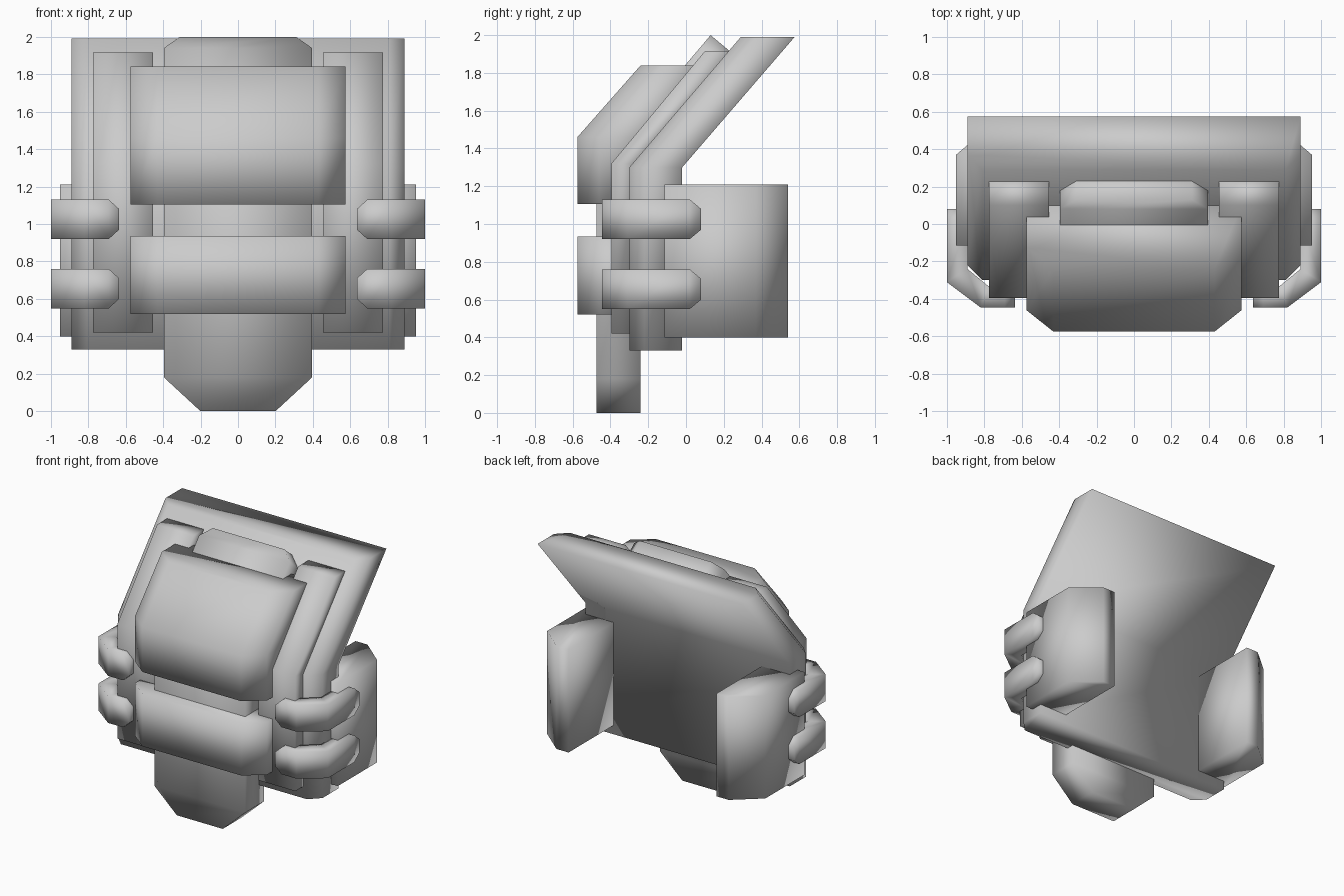
import bpy, bmesh

if "Cube" in bpy.data.objects:
    bpy.data.objects.remove(bpy.data.objects["Cube"])


def loft(name, rings, mirror=False):
    """Skin a list of equal-length closed rings, cap the ends, shade smooth."""
    bm = bmesh.new()
    loops = [[bm.verts.new(p) for p in ring] for ring in rings]
    n = len(loops[0])
    for a, b in zip(loops, loops[1:]):
        for i in range(n):
            j = (i + 1) % n
            bm.faces.new((a[i], a[j], b[j], b[i]))
    bm.faces.new(loops[0])
    bm.faces.new(loops[-1])
    bmesh.ops.recalc_face_normals(bm, faces=bm.faces)
    for f in bm.faces:
        f.smooth = True
    mesh = bpy.data.meshes.new(name)
    bm.to_mesh(mesh)
    bm.free()
    ob = bpy.data.objects.new(name, mesh)
    bpy.context.collection.objects.link(ob)
    if mirror:
        ob.modifiers.new("mirror", 'MIRROR').use_axis[0] = True
    return ob


def panel(name, half_w, levels, cx, cy):
    """Upright panel with chamfered front corners; levels are (z, front y, back y)."""
    return loft(name, [[(-half_w, b, z), (-half_w, f + cy, z), (-half_w + cx, f, z),
                        (half_w - cx, f, z), (half_w, f + cy, z), (half_w, b, z)]
                       for z, f, b in levels])


# Back plate that leans backward at the top
panel("back_plate", 0.89, [(0.33, -0.30, -0.02), (1.30, -0.30, -0.02), (1.99, 0.29, 0.575)],
      0.08, 0.08)

# Front pouches
panel("upper_pouch", 0.575, [(1.105, -0.575, -0.30), (1.46, -0.575, -0.14), (1.84, -0.24, 0.10)],
      0.145, 0.115)
panel("lower_pouch", 0.575, [(0.52, -0.575, -0.28), (0.935, -0.575, -0.28)], 0.145, 0.115)

# Bent centre strip with tapered ends: half width, front (y, z), back (y, z)
strip = [(0.20, (-0.475, 0), (-0.24, 0)),
         (0.395, (-0.475, 0.18), (-0.24, 0.18)),
         (0.395, (-0.475, 1.29), (-0.24, 1.20)),
         (0.395, (0.08, 1.94), (0.26, 1.79)),
         (0.31, (0.13, 2.0), (0.31, 1.85))]
loft("centre_strip", [[(-w, *f), (w, *f), (w, *b), (-w, *b)] for w, f, b in strip])

# Shoulder rails on the plate: z, front y, back y
rail = [(0.42, -0.395, -0.25), (1.32, -0.395, -0.25), (1.915, 0.10, 0.26)]
loft("side_rail", [[(0.455, f, z), (0.775, f, z), (0.775, b, z), (0.455, b, z)]
                   for z, f, b in rail], True)

# Side pouches behind the plate
side = [(0.645, -0.115), (0.95, -0.115), (0.95, 0.37), (0.75, 0.54), (0.645, 0.54)]
loft("side_pouch", [[(x, y, z) for x, y in side] for z in (0.40, 1.21)], True)

# Wrap-around straps: outer (x, y), inner (x, y), half height
strap = [((0.635, -0.445), (0.635, -0.33), 0.055),
         ((0.69, -0.445), (0.69, -0.33), 0.105),
         ((0.82, -0.445), (0.78, -0.33), 0.105),
         ((1.0, -0.31), (0.89, -0.24), 0.105),
         ((1.0, 0.02), (0.89, 0.02), 0.105),
         ((1.0, 0.08), (0.89, 0.08), 0.055)]
for label, zc in (("upper", 1.025), ("lower", 0.655)):
    loft(label + "_strap", [[(*o, zc - h), (*o, zc + h), (*i, zc + h), (*i, zc - h)]
                            for o, i, h in strap], True)
